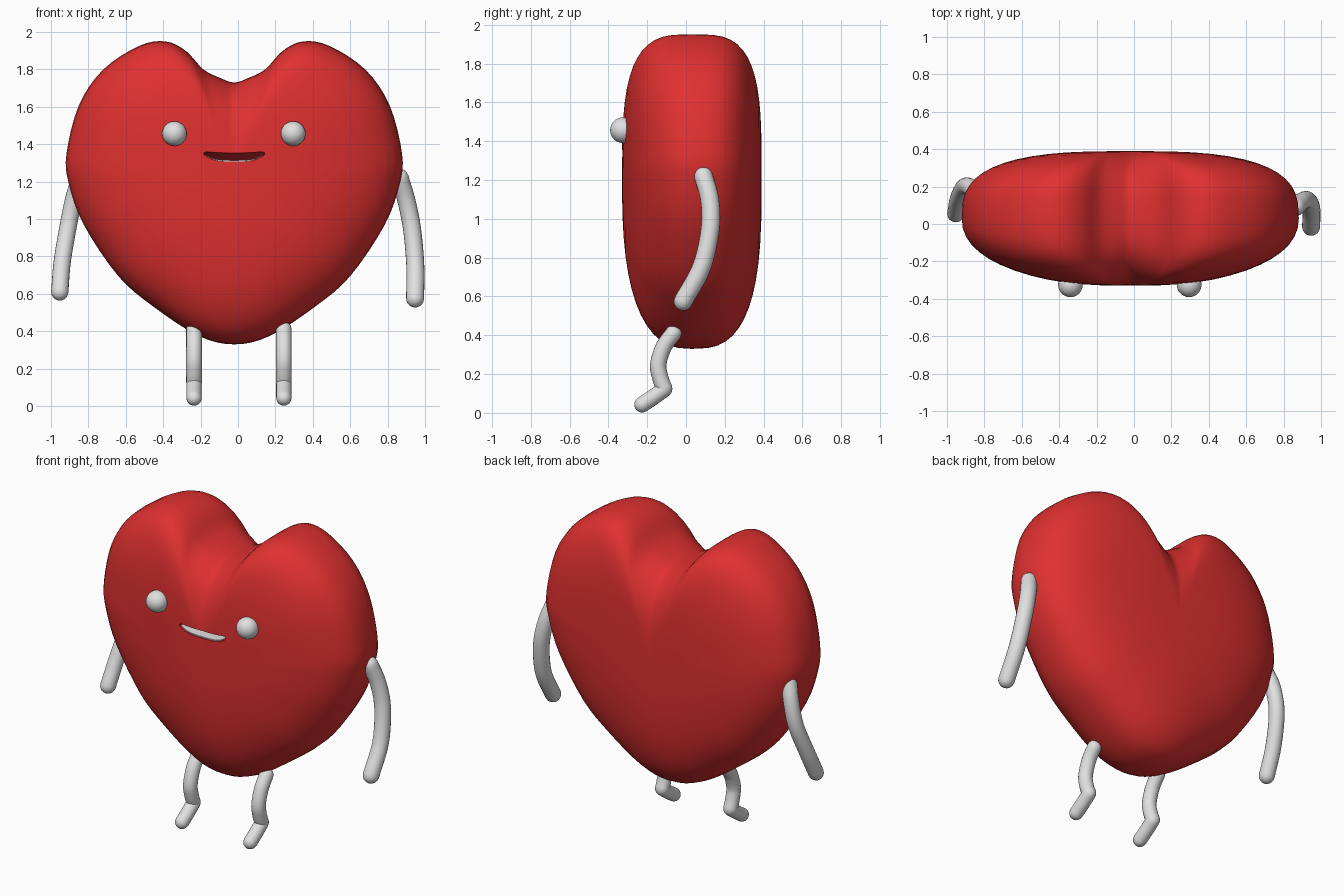
import bpy, bmesh, math
from mathutils import Vector

if "Cube" in bpy.data.objects:
    bpy.data.objects.remove(bpy.data.objects["Cube"])


def material(name, rgb):
    m = bpy.data.materials.new(name)
    m.diffuse_color = (*rgb, 1)
    m.use_nodes = True
    m.node_tree.nodes["Principled BSDF"].inputs["Base Color"].default_value = m.diffuse_color
    return m


RED = material("red", (0.75, 0.03, 0.03))
WHITE = material("off white", (0.75, 0.75, 0.75))


def make(name, bm, mat):
    bmesh.ops.recalc_face_normals(bm, faces=bm.faces)
    me = bpy.data.meshes.new(name)
    bm.to_mesh(me)
    bm.free()
    me.materials.append(mat)
    ob = bpy.data.objects.new(name, me)
    bpy.context.collection.objects.link(ob)
    return ob


def activate(ob):
    bpy.ops.object.select_all(action='DESELECT')
    ob.select_set(True)
    bpy.context.view_layer.objects.active = ob


def smooth(ob, angle=40):
    activate(ob)
    bpy.ops.object.shade_smooth_by_angle(angle=math.radians(angle))


def spline(pts, steps, closed=False):
    """Catmull-Rom through the points."""
    pts = [Vector(p) for p in pts]
    n = len(pts)
    out = []
    for i in range(n if closed else n - 1):
        if closed:
            a, b, c, d = (pts[(i + k) % n] for k in (-1, 0, 1, 2))
        else:
            b, c = pts[i], pts[i + 1]
            a = pts[i - 1] if i else b * 2 - c
            d = pts[i + 2] if i + 2 < n else c * 2 - b
        for s in range(steps):
            t = s / steps
            out.append(0.5 * (2 * b + (c - a) * t + (2 * a - 5 * b + 4 * c - d) * t * t
                              + (3 * b - a - 3 * c + d) * t ** 3))
    if not closed:
        out.append(pts[-1])
    return out


def loft(bm, rings, caps=True):
    rows = [[bm.verts.new(p) for p in r] for r in rings]
    n = len(rows[0])
    for a, b in zip(rows, rows[1:]):
        for i in range(n):
            j = (i + 1) % n
            bm.faces.new((a[i], a[j], b[j], b[i]))
    if caps:
        bm.faces.new(rows[0])
        bm.faces.new(rows[-1])
    return rows


def tube(name, pts, r, sides=20):
    """Round tube with domed ends along a path."""
    path = spline(pts, 6)
    tans = [(path[min(i + 1, len(path) - 1)] - path[max(i - 1, 0)]).normalized()
            for i in range(len(path))]
    dome = [math.radians(a) for a in (85, 65, 45, 22)]
    secs = [(path[0] - tans[0] * r * math.sin(a), tans[0], r * math.cos(a)) for a in dome]
    secs += [(p, t, r) for p, t in zip(path, tans)]
    secs += [(path[-1] + tans[-1] * r * math.sin(a), tans[-1], r * math.cos(a))
             for a in reversed(dome)]
    rings = []
    for p, t, rad in secs:
        u = Vector((1, 0, 0))
        u = (u - t * u.dot(t)).normalized()
        v = t.cross(u)
        rings.append([p + rad * (u * math.cos(k) + v * math.sin(k))
                      for k in (2 * math.pi * i / sides for i in range(sides))])
    bm = bmesh.new()
    loft(bm, rings)
    ob = make(name, bm, WHITE)
    smooth(ob, 60)
    return ob


# Heart body: outline shrunk towards front and back along superellipse arcs
CX, CY, CZ, DEPTH = -0.02, 0.03, 1.2, 0.36
half = [(0, 1.73), (.07, 1.752), (.165, 1.80), (.26, 1.90), (.37, 1.95), (.51, 1.925),
        (.70, 1.80), (.83, 1.61), (.897, 1.35), (.885, 1.19), (.805, .97), (.62, .695),
        (.43, .53), (.19, .375), (0, .33)]
outline = spline(half + [(-x, z) for x, z in half[-2:0:-1]], 4, closed=True)
STEPS = 26
rings = []
for k in range(1, STEPS):
    phi = -math.pi / 2 + math.pi * k / STEPS
    ring = []
    for x, z in outline:
        dz = z - CZ
        up = dz / math.hypot(x, dz)
        if phi < 0:
            n = 2.2 + (1.4 if up > 0 else 0.4) * up * up
        else:
            n = 2.9 + (0.8 if up > 0 else 0.0) * up * up
        if up > 0:
            n -= 0.9 * math.exp(-(x / 0.14) ** 2)
        s = abs(math.cos(phi)) ** (2 / n)
        y = math.copysign(abs(math.sin(phi)) ** (2 / n), phi) * DEPTH
        ring.append((CX + x * s, CY + y, CZ + dz * s))
    rings.append(ring)
bm = bmesh.new()
rows = loft(bm, rings, caps=False)
for row, y in ((rows[0], CY - DEPTH), (rows[-1], CY + DEPTH)):
    tip = bm.verts.new((CX, y, CZ))
    for i in range(len(row)):
        bm.faces.new((row[i], row[(i + 1) % len(row)], tip))
body = make("heart_body", bm, RED)


# Mouth: a wedge-shaped slot with a pale floor
def mouth_ring(y, height, wide=0.163):
    us = [-math.cos(math.pi * i / 16) for i in range(17)]
    low = [(CX + wide * u, y, 1.308 + 0.037 * u ** 4) for u in us]
    top = [(x, y, z + height * (math.sqrt(max(0, 1 - u ** 4)) + 0.05))
           for (x, _, z), u in zip(low, us)]
    return low + top[::-1]


bm = bmesh.new()
loft(bm, [mouth_ring(-0.43, 0.066), mouth_ring(-0.33, 0.044), mouth_ring(-0.15, 0.006)])
cutter = make("mouth_cutter", bm, RED)
mod = body.modifiers.new("mouth", 'BOOLEAN')
mod.operation = 'DIFFERENCE'
mod.solver = 'EXACT'
mod.object = cutter
activate(body)
bpy.ops.object.modifier_apply(modifier=mod.name)
bpy.data.objects.remove(cutter)
smooth(body, 40)

bm = bmesh.new()
loft(bm, [mouth_ring(-0.322, 0.006, 0.155), mouth_ring(-0.17, 0.006, 0.155)])
make("mouth_floor", bm, WHITE)

# Eyes
for side, x in (("left", -0.34), ("right", 0.295)):
    bm = bmesh.new()
    bmesh.ops.create_uvsphere(bm, u_segments=28, v_segments=16, radius=0.066)
    bmesh.ops.translate(bm, verts=bm.verts, vec=(x, -0.325, 1.457))
    smooth(make(side + "_eye", bm, WHITE), 60)

# Arms
tube("right_arm", [(.865, .09, 1.22), (.90, .122, 1.10), (.93, .125, .95),
                   (.948, .08, .75), (.947, -.015, .575)], 0.048)
tube("left_arm", [(-.845, .17, 1.22), (-.88, .20, 1.10), (-.91, .195, .95),
                  (-.94, .13, .77), (-.953, .055, .61)], 0.046)

# Legs and feet
for side, x in (("left", -0.235), ("right", 0.245)):
    tube(side + "_leg", [(x, -.065, .41), (x, -.115, .34), (x, -.143, .25),
                         (x, -.132, .18), (x, -.112, .125)], 0.042)
    tube(side + "_foot", [(x, -.112, .122), (x, -.17, .08), (x, -.226, .043)], 0.041)
